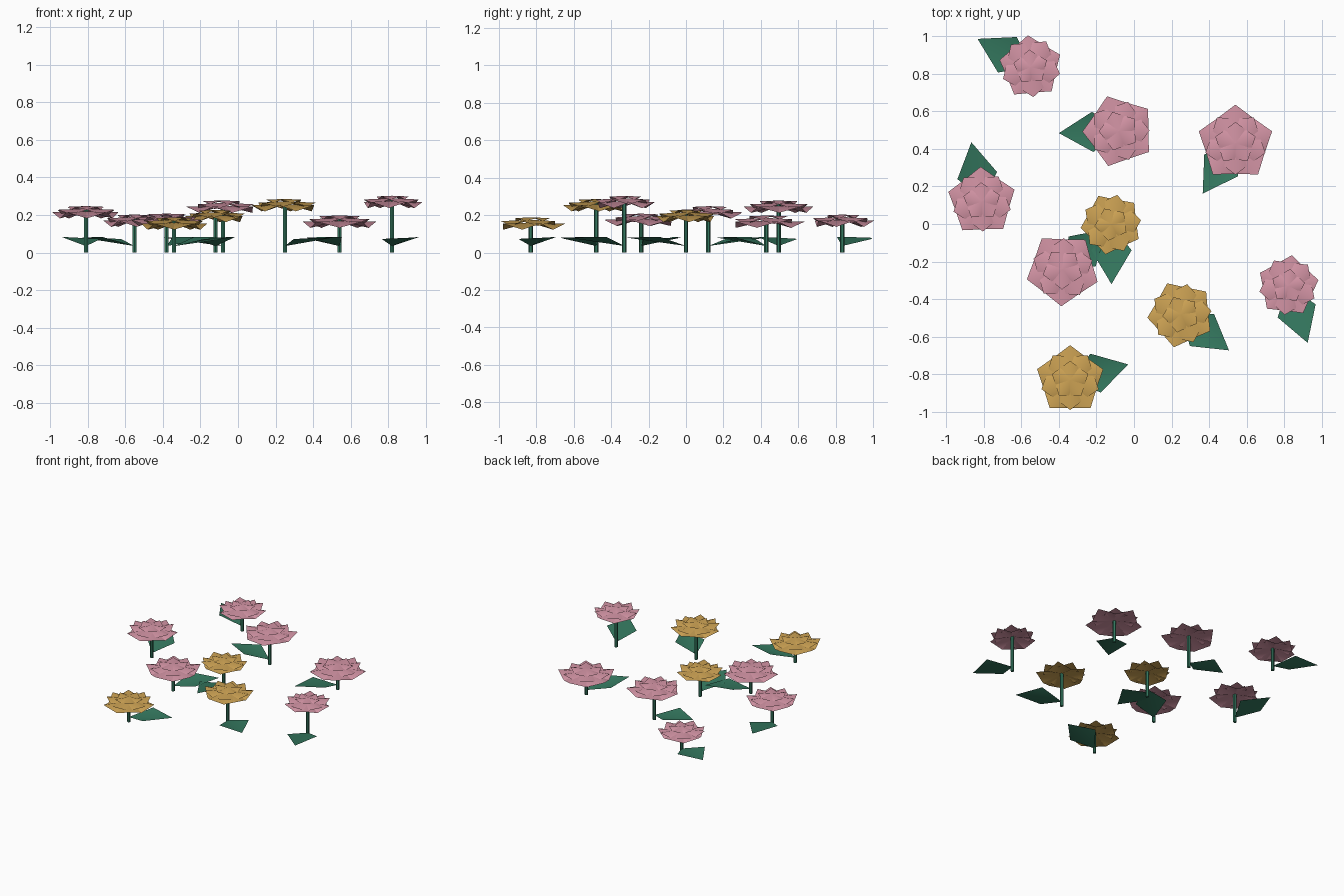
import bpy, bmesh
from math import cos, sin, radians
from mathutils import Matrix, Vector

if "Cube" in bpy.data.objects:
    bpy.data.objects.remove(bpy.data.objects["Cube"])


def material(name, rgb):
    m = bpy.data.materials.new(name)
    m.diffuse_color = (*rgb, 1)
    m.use_nodes = True
    m.node_tree.nodes["Principled BSDF"].inputs["Base Color"].default_value = m.diffuse_color
    return m


PINK = material("pink_petal", (0.66, 0.30, 0.38))
GOLD = material("gold_petal", (0.62, 0.37, 0.09))
GREEN = material("stem_green", (0.035, 0.19, 0.115))


def finish(bm, name, mat, loc):
    me = bpy.data.meshes.new(name)
    bm.to_mesh(me)
    bm.free()
    me.materials.append(mat)
    for p in me.polygons:
        p.use_smooth = True
    ob = bpy.data.objects.new(name, me)
    ob.location = loc
    bpy.context.collection.objects.link(ob)
    return ob


def blade(bm, angle, base, tip, right, left):
    """Kite-shaped petal or leaf, creased along its midrib, turned about z."""
    rot = Matrix.Rotation(radians(angle), 3, 'Z')
    b, t, r, l = [bm.verts.new(rot @ Vector(p)) for p in (base, tip, right, left)]
    bm.faces.new((b, r, t))
    bm.faces.new((b, t, l))


def flower(i, x, y, top, r, r2, turn, leaf_angle, mat):
    # stem
    bm = bmesh.new()
    h = top - 0.02
    bmesh.ops.create_cone(bm, cap_ends=True, segments=6, radius1=0.012, radius2=0.012,
                          depth=h, matrix=Matrix.Translation((0, 0, h / 2)))
    ob = finish(bm, f"stem_{i}", GREEN, (x, y, 0))
    for p in ob.data.polygons:
        p.use_smooth = False

    # single folded leaf near the ground
    bm = bmesh.new()
    blade(bm, leaf_angle, (0, 0, 0.035), (0.32, 0, 0.08),
          (0.14, -0.107, 0.073), (0.14, 0.107, 0.084))
    finish(bm, f"leaf_{i}", GREEN, (x, y, 0))

    # three stacked rings of five drooping petals
    bm = bmesh.new()
    rings = ((r, 0, -0.03, -0.035, -0.068),
             (r2, 36, -0.015, -0.022, -0.048),
             (0.55 * r, 0, -0.002, -0.006, -0.022))
    for length, shift, zc, zt, zs in rings:
        for k in range(5):
            blade(bm, turn + shift + 72 * k, (0, 0, zc), (length, 0, zt),
                  (0.64 * length, -0.48 * length, zs), (0.64 * length, 0.48 * length, zs))
    finish(bm, f"flower_head_{i}", mat, (x, y, top))


# x, y, top height, outer radius, second radius, head turn, leaf direction, colour
FLOWERS = [
    (-0.55, 0.835, 0.205, 0.17, 0.160, 95, 152, PINK),
    (-0.08, 0.495, 0.280, 0.195, 0.163, 109, 182, PINK),
    (0.54, 0.43, 0.200, 0.205, 0.168, 90, 237, PINK),
    (-0.81, 0.12, 0.250, 0.185, 0.160, 92, 100, PINK),
    (-0.12, 0.0, 0.230, 0.165, 0.158, 115, 270, GOLD),
    (-0.38, -0.24, 0.210, 0.198, 0.165, -92, 42, PINK),
    (0.82, -0.33, 0.305, 0.165, 0.155, 83, -71, PINK),
    (0.25, -0.48, 0.288, 0.18, 0.163, 114, -37, GOLD),
    (-0.34, -0.83, 0.190, 0.185, 0.160, 90, 15, GOLD),
]
for i, f in enumerate(FLOWERS, 1):
    flower(i, *f)
